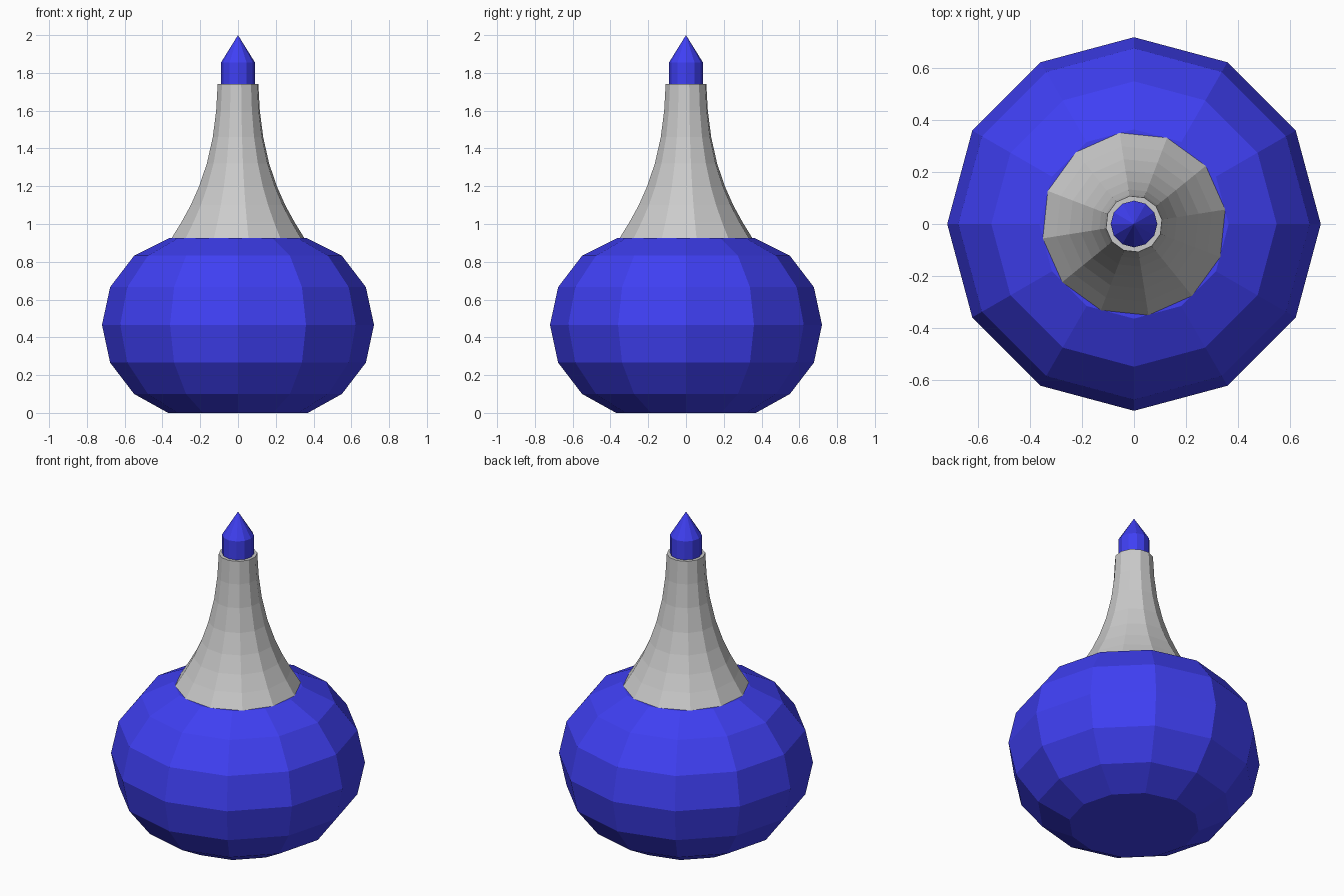
import bpy, bmesh
from math import cos, sin, pi, radians

if "Cube" in bpy.data.objects:
    bpy.data.objects.remove(bpy.data.objects["Cube"])


def material(name, colour):
    m = bpy.data.materials.new(name)
    m.diffuse_color = colour
    m.use_nodes = True
    m.node_tree.nodes["Principled BSDF"].inputs["Base Color"].default_value = m.diffuse_color
    return m


def lathe(name, profile, sides=12, turn=0.0, mat=None):
    """Revolve (radius, z) points into a closed, flat-faced solid."""
    bm = bmesh.new()
    rings = []
    for r, z in profile:
        if r == 0:
            rings.append([bm.verts.new((0, 0, z))] * sides)
        else:
            rings.append([bm.verts.new((r * cos(turn + 2 * pi * i / sides),
                                        r * sin(turn + 2 * pi * i / sides), z))
                          for i in range(sides)])
    for a, b in zip(rings, rings[1:]):
        for i in range(sides):
            j = (i + 1) % sides
            quad = list(dict.fromkeys([a[i], a[j], b[j], b[i]]))
            bm.faces.new(quad)
    if profile[0][0]:
        bm.faces.new(rings[0][::-1])
    if profile[-1][0]:
        bm.faces.new(rings[-1])
    bmesh.ops.recalc_face_normals(bm, faces=bm.faces)
    me = bpy.data.meshes.new(name)
    bm.to_mesh(me)
    bm.free()
    ob = bpy.data.objects.new(name, me)
    bpy.context.collection.objects.link(ob)
    if mat:
        me.materials.append(mat)
    return ob


blue = material("blue", (0.05, 0.05, 0.9, 1))

# Squashed round body with flat top and bottom
lathe("body", [(0.37, 0.0), (0.55, 0.10), (0.677, 0.266), (0.72, 0.466),
               (0.677, 0.666), (0.55, 0.832), (0.365, 0.925)], mat=blue)

# Flared grey neck, turned slightly relative to the body
lathe("neck", [(0.356, 0.925), (0.303, 1.01), (0.253, 1.10), (0.208, 1.20),
               (0.167, 1.32), (0.135, 1.46), (0.117, 1.60), (0.109, 1.74)],
      turn=radians(9))

# Pointed tip
lathe("tip", [(0.09, 1.65), (0.09, 1.855), (0, 2.0)], mat=blue)
